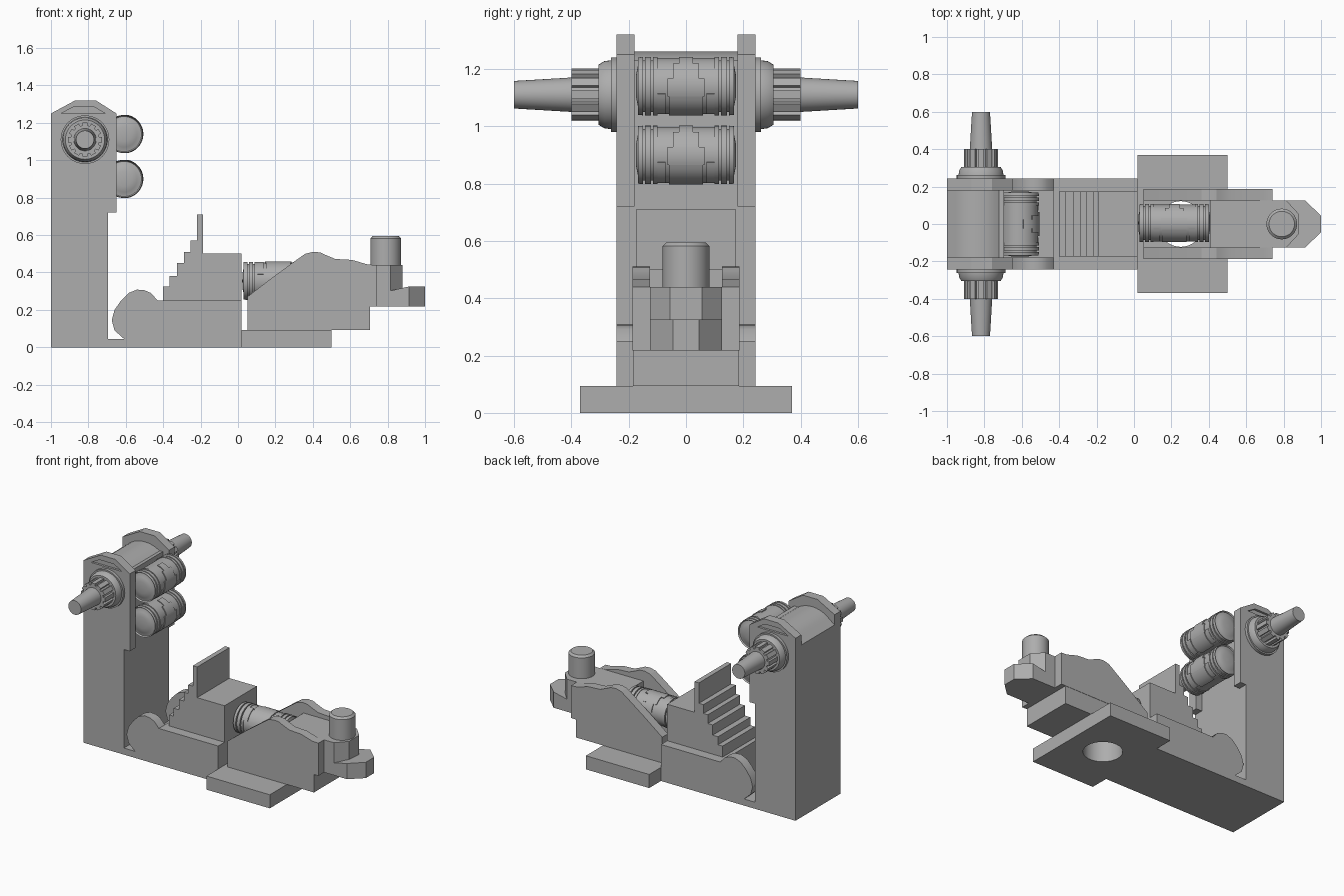
import bpy, bmesh
from math import sin, cos, pi, radians
from mathutils import Matrix, Vector

if "Cube" in bpy.data.objects:
    bpy.data.objects.remove(bpy.data.objects["Cube"])

GREY = (0.42, 0.42, 0.42, 1)
mat = bpy.data.materials.new("plain_grey")
mat.use_nodes = True
mat.diffuse_color = GREY
mat.node_tree.nodes["Principled BSDF"].inputs["Base Color"].default_value = GREY


def finish(name, bm, smooth=None, matrix=None):
    bmesh.ops.recalc_face_normals(bm, faces=bm.faces)
    if matrix:
        bm.transform(matrix)
    mesh = bpy.data.meshes.new(name)
    bm.to_mesh(mesh)
    bm.free()
    mesh.materials.append(mat)
    ob = bpy.data.objects.new(name, mesh)
    bpy.context.collection.objects.link(ob)
    if smooth:
        bpy.ops.object.select_all(action='DESELECT')
        ob.select_set(True)
        bpy.context.view_layer.objects.active = ob
        bpy.ops.object.shade_smooth_by_angle(angle=radians(smooth))
    return ob


def prism(name, pts, a, b, axis='Y', smooth=None, matrix=None):
    """Outline in XZ swept along Y, or in XY swept along Z."""
    bm = bmesh.new()
    put = (lambda p, h: (p[0], h, p[1])) if axis == 'Y' else (lambda p, h: (p[0], p[1], h))
    face = bm.faces.new([bm.verts.new(put(p, a)) for p in pts])
    new = bmesh.ops.extrude_face_region(bm, geom=[face])["geom"]
    step = Vector(put((0, 0), b - a))
    bmesh.ops.translate(bm, verts=[v for v in new if isinstance(v, bmesh.types.BMVert)], vec=step)
    return finish(name, bm, smooth, matrix)


def box(name, x, y, z):
    return prism(name, [(x[0], z[0]), (x[1], z[0]), (x[1], z[1]), (x[0], z[1])], *y)


def lathe(name, profile, matrix, steps=48):
    """Spin (along, radius) points about X."""
    bm = bmesh.new()
    vs = [bm.verts.new((t, 0, r)) for t, r in profile]
    edges = [bm.edges.new(pair) for pair in zip(vs, vs[1:])]
    bmesh.ops.spin(bm, geom=vs + edges, cent=(0, 0, 0), axis=(1, 0, 0),
                   angle=2 * pi, steps=steps, use_duplicate=False)
    bmesh.ops.remove_doubles(bm, verts=bm.verts, dist=1e-5)
    return finish(name, bm, 35, matrix)


def cut(ob, cutter):
    mod = ob.modifiers.new("cut", 'BOOLEAN')
    mod.operation, mod.solver, mod.object = 'DIFFERENCE', 'EXACT', cutter
    bpy.context.view_layer.objects.active = ob
    bpy.ops.object.modifier_apply(modifier=mod.name)


def mirror_y(pair):
    return (min(pair), max(pair)), (-max(pair), -min(pair))


# Tower: curved core, with side plates rising above it
core = [(-1, 0), (-0.695, 0), (-0.695, 1.23)]
core += [(-0.83 + 0.17 * cos(a), 1.12 + 0.14 * sin(a)) for a in [radians(d) for d in range(50, 150, 10)]]
core += [(-1, 1.18)]
prism("tower_core", core, -0.18, 0.18, smooth=30)
plate = [(-1, 0), (-0.695, 0), (-0.695, 0.72), (-0.65, 0.72), (-0.65, 1.25),
         (-0.76, 1.32), (-0.87, 1.32), (-1, 1.25)]
slot = [(-0.945, 1.25), (-0.71, 1.25), (-0.77, 1.285), (-0.88, 1.285)]
for side, (lo, hi) in zip(("left", "right"), mirror_y((0.18, 0.243))):
    ob = prism("tower_plate_" + side, plate, lo, hi)
    edge = 0.243 if lo > 0 else -0.243
    cutter = prism("slot_cutter", slot, edge - 0.015, edge + 0.015)
    cut(ob, cutter)
    bpy.data.objects.remove(cutter)

# Spindles: flange, fluted collar and tapered rod on each side of the tower
spindle = [(0.23, 0), (0.23, 0.13), (0.262, 0.13), (0.262, 0.12), (0.285, 0.117),
           (0.305, 0.105), (0.305, 0.07), (0.4, 0.07), (0.4, 0.06), (0.6, 0.048), (0.6, 0)]
flutes = []
for i in range(12):
    for off, r in ((-0.3, 0.092), (0.3, 0.092), (0.36, 0.077), (0.64, 0.077)):
        a = (i + off) * pi / 6
        flutes.append((r * cos(a), r * sin(a)))
for sgn, side in ((1, "left"), (-1, "right")):
    place = Matrix.Translation((-0.818, 0, 1.11))
    lathe("spindle_" + side, spindle, place @ Matrix.Rotation(sgn * pi / 2, 4, 'Z'))
    prism("fluted_collar_" + side, flutes, sgn * 0.3, sgn * 0.4, matrix=place)


# Rollers: ringed drums with a raised stepped panel
def curved_patch(name, t, ang, matrix, r0=0.085, r1=0.104):
    n = 8
    arc = [radians(ang[0] + (ang[1] - ang[0]) * i / n) for i in range(n + 1)]
    pts = [(r1 * sin(a), r1 * cos(a)) for a in arc]
    pts += [(r0 * sin(a), r0 * cos(a)) for a in reversed(arc)]
    turn = Matrix.Rotation(-pi / 2, 4, 'Z')
    return prism(name, [(-p[0], p[1]) for p in pts], t[0], t[1], smooth=35, matrix=matrix @ turn)


def roller(name, matrix):
    half = [(0.175, 0), (0.174, 0.04), (0.168, 0.07), (0.158, 0.088), (0.158, 0.094), (0.168, 0.1),
            (0.15, 0.102), (0.15, 0.09), (0.143, 0.09), (0.143, 0.102), (0.122, 0.102),
            (0.122, 0.09), (0.115, 0.09), (0.115, 0.102), (0.1, 0.102), (0.1, 0.098)]
    lathe(name, half + [(-t, r) for t, r in reversed(half)], matrix)
    for w, ang in ((0.025, (50, 80)), (0.045, (15, 50)), (0.065, (-20, 15)), (0.06, (-80, -20))):
        curved_patch(name + "_panel", (-w, w), ang, matrix)
    for s in (-1, 1):
        curved_patch(name + "_tab", sorted((s * 0.072, s * 0.1)), (-70, -15), matrix)


upright = Matrix(((0, 0, 1, 0), (1, 0, 0, 0), (0, 1, 0, 0), (0, 0, 0, 1)))
for label, z in (("upper", 1.14), ("lower", 0.9)):
    roller(label + "_roller", Matrix.Translation((-0.61, 0, z)) @ upright)
roller("base_roller", Matrix.Translation((0.215, 0.005, 0.355)) @ Matrix.Scale(1.1, 4, (1, 0, 0)))

# Arm with rounded cheeks next to the tower
box("arm_floor", (-0.7, -0.4), (-0.243, 0.243), (0, 0.045))
arm = [(-0.61, 0), (0.02, 0), (0.02, 0.25), (-0.43, 0.25), (-0.465, 0.29), (-0.5, 0.305),
       (-0.54, 0.308), (-0.585, 0.29), (-0.625, 0.25), (-0.66, 0.2), (-0.675, 0.145),
       (-0.66, 0.09), (-0.61, 0.045)]
for side, (lo, hi) in zip(("left", "right"), mirror_y((0.178, 0.243))):
    prism("arm_cheek_" + side, arm, lo, hi, smooth=30)
box("arm_core", (-0.43, 0.02), (-0.178, 0.178), (0, 0.25))

# Staircase block
treads = [(-0.4, 0.325), (-0.365, 0.38), (-0.325, 0.45), (-0.288, 0.51), (-0.255, 0.57), (-0.22, 0.71)]
stairs = [(0.02, 0.25), (treads[0][0], 0.25)]
for i, (x, z) in enumerate(treads):
    x_next = treads[i + 1][0] if i < 5 else -0.187
    stairs += [(x, z), (x_next, z)]
stairs += [(-0.187, 0.5), (0.02, 0.5)]
prism("staircase", stairs, -0.175, 0.175)

# Foot plate and bed, drilled through
foot = box("foot_plate", (0.02, 0.5), (-0.37, 0.37), (0, 0.093))
bed = box("bed", (0.05, 0.705), (-0.185, 0.185), (0.093, 0.218))
drill = lathe("drill_cutter", [(-0.1, 0), (-0.1, 0.122), (0.5, 0.122), (0.5, 0)],
              Matrix.Translation((0.25, 0, 0)) @ Matrix.Rotation(-pi / 2, 4, 'Y'))
for ob in (foot, bed):
    cut(ob, drill)
bpy.data.objects.remove(drill)

# Cradle sides and centre
cradle = [(0.05, 0.217), (0.74, 0.217), (0.74, 0.44), (0.695, 0.442), (0.61, 0.467), (0.52, 0.472),
          (0.465, 0.495), (0.44, 0.507), (0.4, 0.51), (0.36, 0.5), (0.31, 0.465), (0.18, 0.37), (0.05, 0.27)]
for side, (lo, hi) in zip(("left", "right"), mirror_y((0.125, 0.187))):
    prism("cradle_" + side, cradle, lo, hi, smooth=20)
box("cradle_centre", (0.41, 0.75), (-0.125, 0.125), (0.217, 0.44))


# Nose: upper block, lower lip and peg
def nose(name, x0, x1, x2, w, z0, z1):
    return prism(name, [(x0, -0.125), (x1, -0.125), (x2, -w), (x2, w), (x1, 0.125), (x0, 0.125)],
                 z0, z1, 'Z')


nose("nose_block", 0.74, 0.815, 0.88, 0.055, 0.217, 0.44)
lip = nose("nose_lip", 0.74, 0.915, 1.0, 0.045, 0.217, 0.325)
for v in lip.data.vertices:
    if v.co.z > 0.3 and v.co.x < 0.8:
        v.co.z = 0.285
lathe("peg", [(0.43, 0), (0.43, 0.082), (0.582, 0.082), (0.595, 0.068), (0.595, 0)],
      Matrix.Translation((0.79, 0, 0)) @ Matrix.Rotation(-pi / 2, 4, 'Y'))
